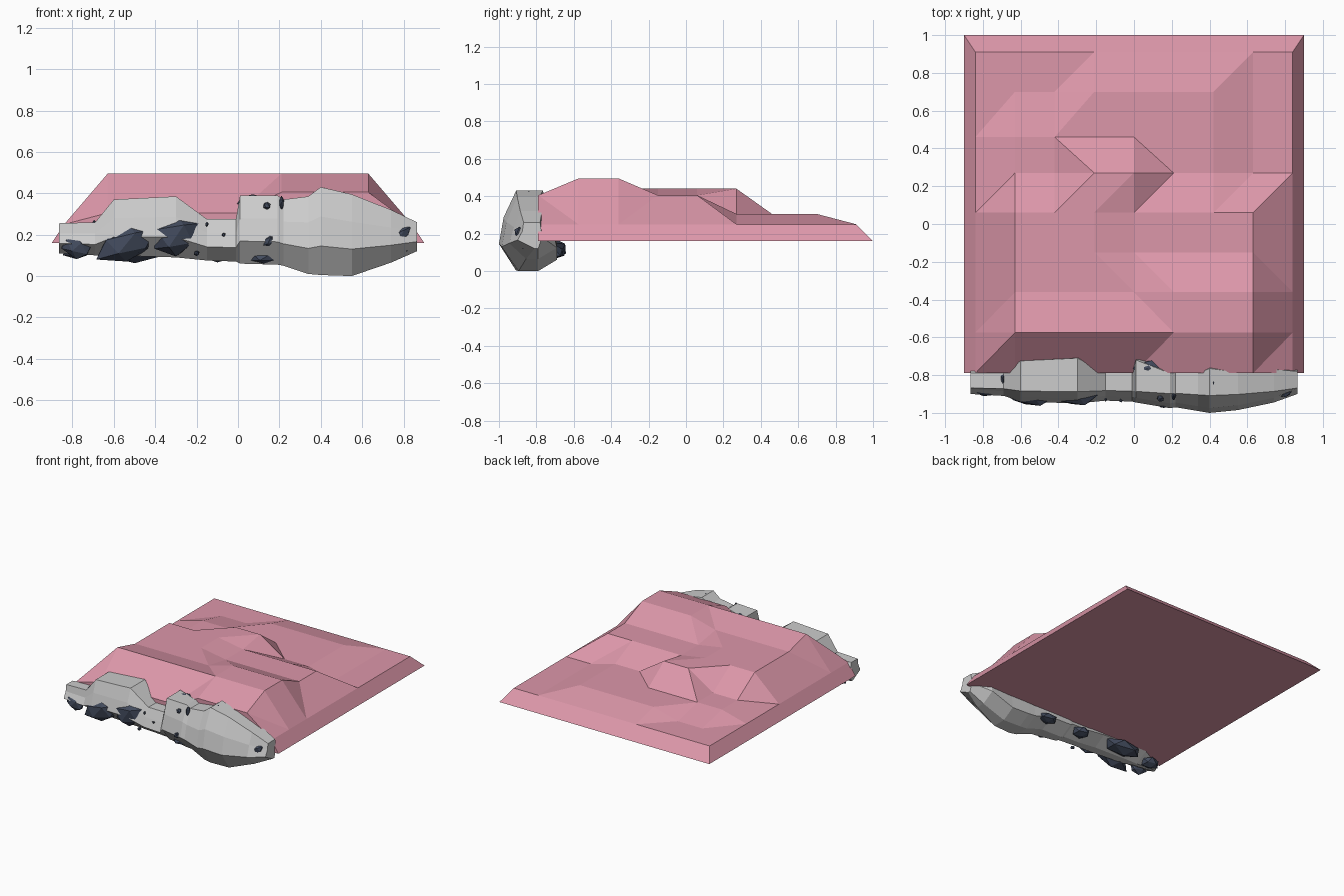
import bpy, bmesh, random
from mathutils import Vector

random.seed(4)

def material(name, rgb):
    m = bpy.data.materials.new(name)
    m.diffuse_color = (*rgb, 1)
    return m

def finish(bm, name, mat=None):
    bmesh.ops.recalc_face_normals(bm, faces=bm.faces)
    me = bpy.data.meshes.new(name)
    bm.to_mesh(me)
    bm.free()
    ob = bpy.data.objects.new(name, me)
    bpy.context.collection.objects.link(ob)
    if mat:
        me.materials.append(mat)
    return ob

pink = material("pink_ground", (0.72, 0.31, 0.40))
slate = material("dark_stone", (0.055, 0.07, 0.11))

# Terraced ground: one height digit per grid corner, front row first
level = {'0': .16, '1': .25, '2': .305, '3': .405, '4': .44, '5': .495}
rows = ["01222233310",
        "01555555510",
        "01444455510",
        "01444333310",
        "01444333310",
        "01224422110",
        "01222222110",
        "01112222110",
        "01111111110",
        "00000000000"]
xs = [-.9] + [-.84 + .21 * i for i in range(9)] + [.9]
ys = [-.79, -.575, -.36, -.15, .06, .27, .46, .70, .91, 1.0]
bm = bmesh.new()
grid = [[bm.verts.new((x, y, level[c])) for x, c in zip(xs, r)] for y, r in zip(ys, rows)]
for j in range(len(ys) - 1):
    for i in range(len(xs) - 1):
        a, b = grid[j][i], grid[j][i + 1]
        c, d = grid[j + 1][i + 1], grid[j + 1][i]
        back_slash = (j in (1, 2, 5) and i > 1) or (j == 8 and i == 0)
        tris = ((a, b, d), (b, c, d)) if back_slash else ((a, b, c), (a, c, d))
        for t in tris:
            bm.faces.new(t)
# front wall and underside
low = [bm.verts.new((x, -.79, .16)) for x in xs[1:-1]]
front = [grid[0][0]] + low + [grid[0][-1]]
bm.faces.new(grid[0] + low[::-1])
rim = front + [r[-1] for r in grid[1:]] + grid[-1][-2::-1] + [r[0] for r in grid[-2:0:-1]]
bm.faces.new(rim)
finish(bm, "terraced_ground", pink)

# Rock ledge: sections (x, top z, bottom z, front y, top back y)
sections = [(-.865, .255, .11, -.90, -.79), (-.69, .26, .10, -.91, -.78),
            (-.60, .37, .10, -.94, -.725), (-.30, .385, .09, -.95, -.71),
            (-.15, .275, .075, -.935, -.79), (-.01, .275, .07, -.94, -.79),
            (.01, .39, .06, -.945, -.72), (.19, .39, .055, -.975, -.79),
            (.22, .37, .05, -.97, -.79), (.34, .385, .01, -.99, -.79),
            (.40, .43, .005, -1.0, -.765), (.55, .395, 0, -.985, -.785),
            (.74, .32, .065, -.945, -.77), (.865, .26, .12, -.90, -.78)]
bm = bmesh.new()
rings = []
for x, t, b, f, k in sections:
    mid = b + (t - b) * .33
    prof = [(f, mid), (f + .025, mid + (t - mid) * .5), (-.88 + (f + .93) * .4, t),
            (k, t), (-.70, mid + .02), (-.69, b + .06), (-.79, b), (f + .09, b)]
    if abs(x) > .85:
        prof = [(y if y < -.76 else -.77, z) for y, z in prof]
    rings.append([bm.verts.new((x, y, z)) for y, z in prof])
for r, s in zip(rings, rings[1:]):
    n = len(r)
    for i in range(n):
        bm.faces.new((r[i], r[(i + 1) % n], s[(i + 1) % n], s[i]))
bm.faces.new(rings[0])
bm.faces.new(rings[-1])
finish(bm, "rock_ledge")

# Dark stones: faceted lumps pressed into the ledge
def stone(name, loc, size, tilt=0.0):
    bm = bmesh.new()
    bmesh.ops.create_icosphere(bm, subdivisions=1, radius=1)
    for v in bm.verts:
        p = v.co * random.uniform(.85, 1.1)
        v.co = Vector(loc) + Vector((p.x * size[0], p.y * size[1],
                                     p.z * size[2] + p.x * tilt))
    finish(bm, name, slate)

stones = [((-.30, -.90, .19), (.13, .065, .105), .02), ((-.54, -.90, .155), (.15, .07, .095), .03),
          ((-.78, -.88, .14), (.08, .035, .055), -.02), ((.13, -.87, .09), (.08, .05, .03), 0),
          ((.15, -.955, .17), (.03, .02, .03), .01), ((.14, -.925, .34), (.02, .02, .02), 0),
          ((.79, -.89, .20), (.045, .03, .035), .02), ((.07, -.765, .365), (.08, .045, .035), 0),
          ((.42, -.84, .41), (.018, .035, .02), 0), ((.21, -.91, .35), (.012, .03, .04), 0),
          ((.36, -.88, .35), (.012, .03, .025), 0), ((-.695, -.82, .25), (.012, .03, .02), 0),
          ((.78, -.86, .125), (.06, .03, .025), .01), ((-.20, -.92, .11), (.014, .02, .014), 0),
          ((-.07, -.935, .2), (.01, .01, .01), 0), ((-.15, -.93, .25), (.008, .01, .012), 0),
          ((-.50, -.71, .12), (.17, .08, .06), 0), ((-.10, -.70, .10), (.07, .06, .04), 0),
          ((.22, -.70, .10), (.08, .05, .04), 0), ((-.78, -.75, .12), (.07, .06, .04), 0)]
for i, (loc, size, tilt) in enumerate(stones):
    stone(f"dark_stone_{i + 1}", loc, size, tilt)
